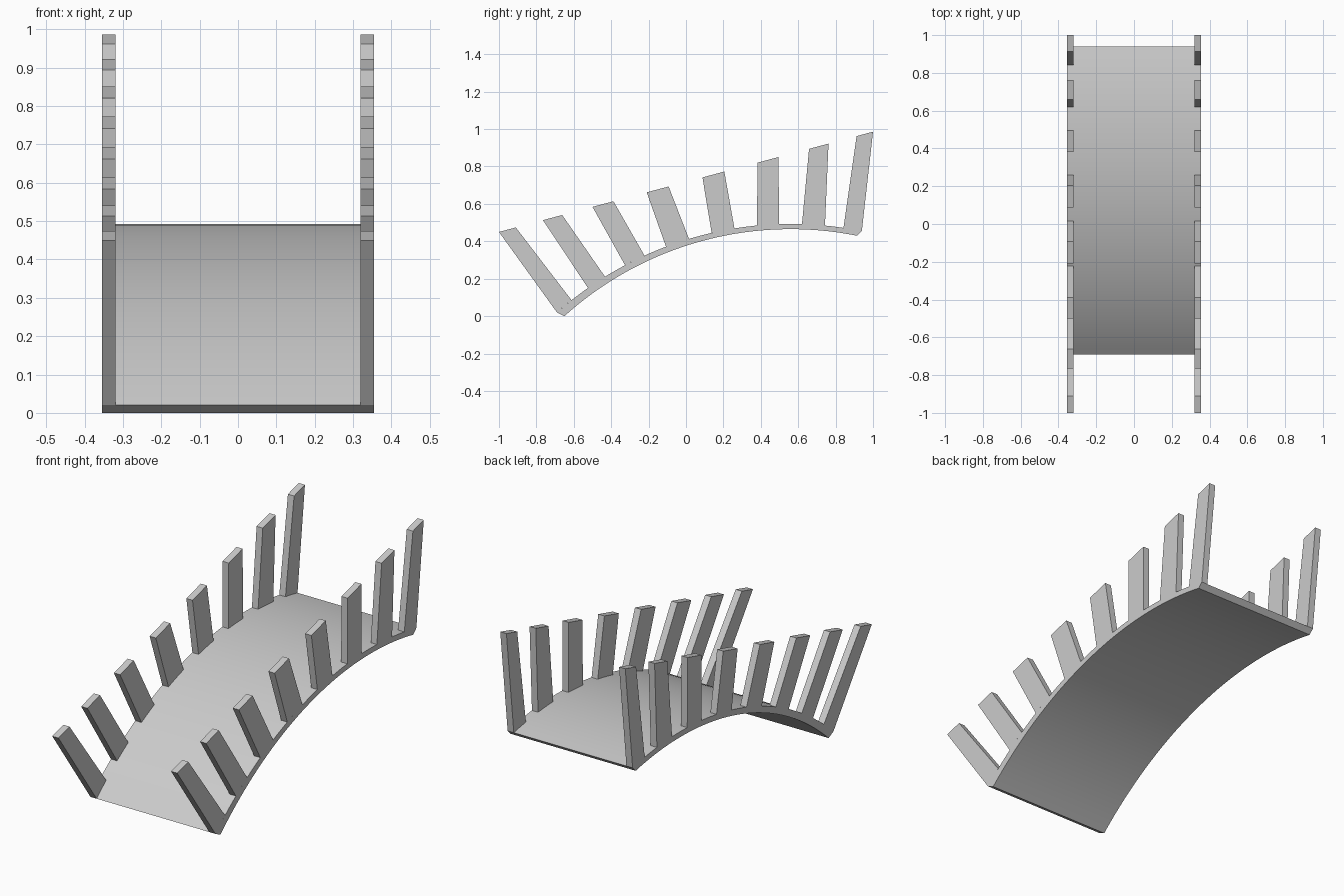
import bpy, bmesh
from math import sqrt

if "Cube" in bpy.data.objects:
    bpy.data.objects.remove(bpy.data.objects["Cube"])

HALF_W, INNER = 0.355, 0.32
MID_Y = 0.56            # y of the arch crown


def top_z(y):           # upper surface of the arched deck
    return -1.395 + sqrt(1.888 ** 2 - (y - MID_Y) ** 2)


def under_z(y):         # underside of the arched deck
    return -1.342 + sqrt(1.807 ** 2 - (y - MID_Y) ** 2)


def crest_z(y):         # sloping line that cuts all the post tops
    return 0.45 + 0.268 * (y + 1)


def extrude_profile(name, profile, x0, x1):
    """Extrude a closed (y, z) profile along x."""
    bm = bmesh.new()
    face = bm.faces.new([bm.verts.new((x0, y, z)) for y, z in profile])
    res = bmesh.ops.extrude_face_region(bm, geom=[face])
    moved = [v for v in res["geom"] if isinstance(v, bmesh.types.BMVert)]
    bmesh.ops.translate(bm, verts=moved, vec=(x1 - x0, 0, 0))
    bmesh.ops.recalc_face_normals(bm, faces=bm.faces)
    mesh = bpy.data.meshes.new(name)
    bm.to_mesh(mesh)
    bm.free()
    obj = bpy.data.objects.new(name, mesh)
    bpy.context.collection.objects.link(obj)
    return obj


def span(a, b, n):
    return [a + (b - a) * i / n for i in range(n + 1)]


# Arched deck
N = 40
upper = [(y, top_z(y)) for y in span(-0.69, 0.94, N)]
lower = [(y, max(0.0, under_z(y))) for y in span(-0.65, 0.915, N)]
deck = extrude_profile("arched_deck", upper + lower[::-1], -HALF_W, HALF_W)
bpy.context.view_layer.objects.active = deck
deck.select_set(True)
bpy.ops.object.shade_smooth_by_angle()
deck.select_set(False)

# Side posts: base start, base end, top start, top end (y values)
posts = [
    (-0.69, -0.612, -1.00, -0.91),
    (-0.524, -0.433, -0.765, -0.662),
    (-0.326, -0.222, -0.50, -0.388),
    (-0.107, 0.016, -0.21, -0.093),
    (0.137, 0.259, 0.088, 0.205),
    (0.38, 0.497, 0.382, 0.495),
    (0.62, 0.743, 0.658, 0.762),
    (0.842, 0.94, 0.912, 1.00),
]
for i, (b0, b1, t0, t1) in enumerate(posts, 1):
    base = [(y, top_z(y)) for y in span(b0, b1, 3)]
    post = extrude_profile(f"side_post_{i}",
                           base + [(t1, crest_z(t1)), (t0, crest_z(t0))],
                           INNER, HALF_W)
    post.modifiers.new("Mirror", 'MIRROR')
